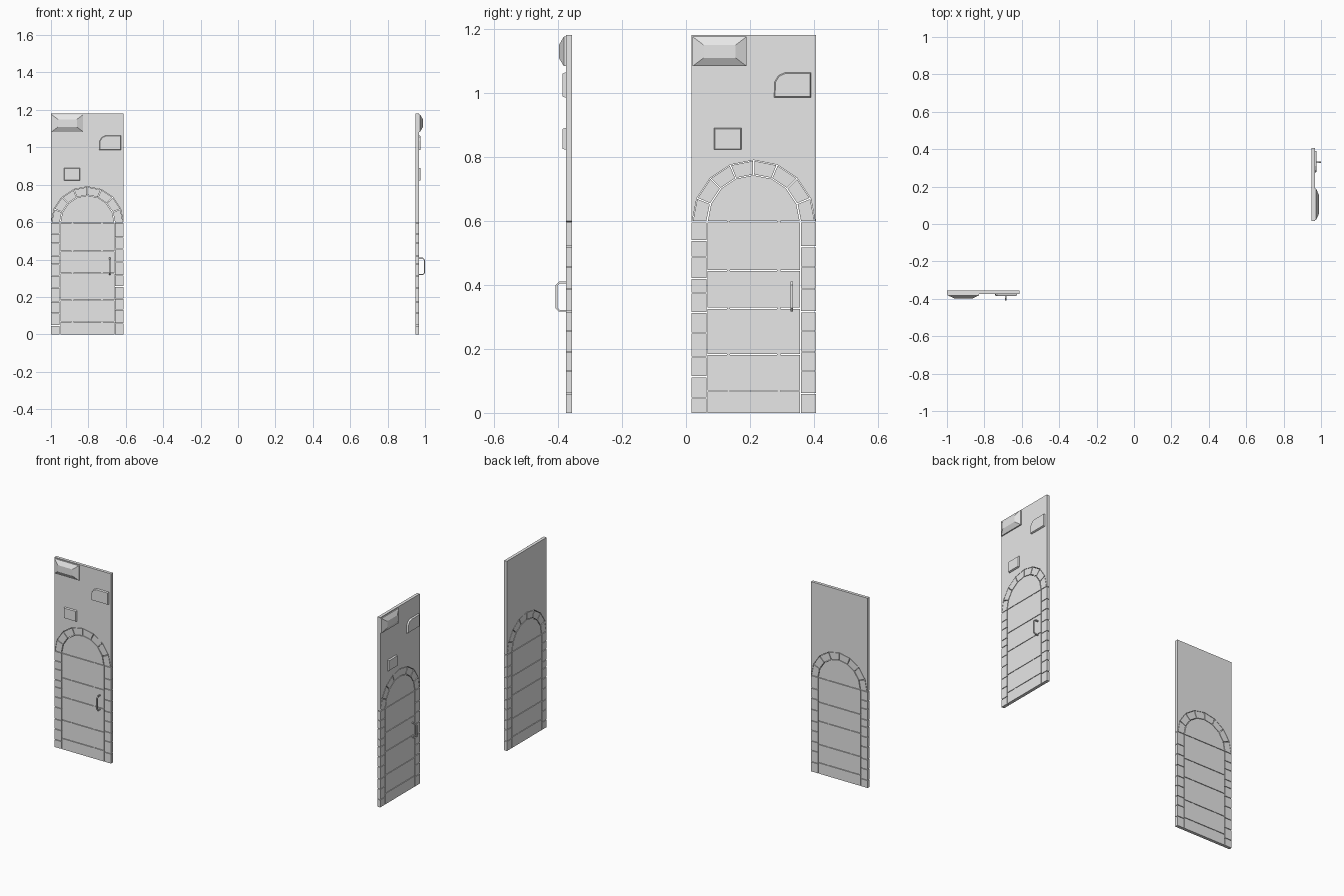
import bpy, bmesh, math

cube = bpy.data.objects.get("Cube")
if cube:
    bpy.data.objects.remove(cube, do_unlink=True)

stone = bpy.data.materials.new("plain grey")
stone.use_nodes = True
stone.diffuse_color = (0.8, 0.8, 0.8, 1)
stone.node_tree.nodes["Principled BSDF"].inputs["Base Color"].default_value = (0.8, 0.8, 0.8, 1)

WIDTH, HEIGHT, THICK = 0.389, 1.18, 0.019
MID, SPRING = WIDTH / 2, 0.597
R_OUT, R_IN, GAP = 0.19, 0.148, 0.0035
STEPS = 8


# Panel coordinates are (u across, d out of the face, z up)
def front_place(u, d, z):
    return (u - 1, -0.375 - d, z)


def side_place(u, d, z):
    return (0.967 + d, 0.017 + u, z)


def loft(bm, place, lower, upper):
    """Solid between two matching outlines of (u, d, z) points."""
    a = [bm.verts.new(place(*p)) for p in lower]
    b = [bm.verts.new(place(*p)) for p in upper]
    bm.faces.new(a)
    bm.faces.new(b[::-1])
    for i in range(len(a)):
        j = (i + 1) % len(a)
        bm.faces.new((a[i], b[i], b[j], a[j]))


def slab(bm, place, outline, d0=-THICK, d1=0.0):
    loft(bm, place, [(u, d0, z) for u, z in outline], [(u, d1, z) for u, z in outline])


def rect(u0, u1, z0, z1):
    return [(u0, z0), (u1, z0), (u1, z1), (u0, z1)]


def on_arch(radius, angle):
    return (MID + radius * math.cos(angle), SPRING + radius * math.sin(angle))


def arch(radius):
    return [on_arch(radius, math.pi * i / STEPS) for i in range(STEPS + 1)]


def finish(bm, name):
    bmesh.ops.recalc_face_normals(bm, faces=bm.faces)
    mesh = bpy.data.meshes.new(name)
    bm.to_mesh(mesh)
    bm.free()
    mesh.materials.append(stone)
    bpy.context.collection.objects.link(bpy.data.objects.new(name, mesh))


def stack(bm, place, u0, u1, cuts):
    """Column of blocks from the floor, with an open joint at each cut."""
    levels = [-GAP / 2] + sorted(cuts)
    for low, high in zip(levels, levels[1:]):
        slab(bm, place, rect(u0, u1, low + GAP / 2, high - GAP / 2))


def bevelled(bm, place, outline, depth, inset_u, inset_z):
    """Raised block whose face shrinks toward its centre."""
    us, zs = [p[0] for p in outline], [p[1] for p in outline]
    cu, cz = (min(us) + max(us)) / 2, (min(zs) + max(zs)) / 2
    su = 1 - 2 * inset_u / (max(us) - min(us))
    sz = 1 - 2 * inset_z / (max(zs) - min(zs))
    edge = depth * 0.3
    slab(bm, place, outline, -0.002, edge)
    loft(bm, place, [(u, edge, z) for u, z in outline],
         [(cu + (u - cu) * su, depth, cz + (z - cz) * sz) for u, z in outline])


def build_panel(prefix, place):
    # Wall above the doorway
    bm = bmesh.new()
    edge = [(WIDTH, HEIGHT), (0, HEIGHT), (0, SPRING + GAP / 2)]
    slab(bm, place, edge + arch(R_OUT + 0.0025)[::-1] + [(WIDTH, SPRING + GAP / 2)])
    finish(bm, prefix + "_wall")

    # Arch stones
    bm = bmesh.new()
    trim = 0.011
    for i in range(STEPS):
        a0 = math.pi * i / STEPS + trim
        a1 = math.pi * (i + 1) / STEPS - trim
        slab(bm, place, [on_arch(R_IN, a0), on_arch(R_OUT, a0),
                         on_arch(R_OUT, a1), on_arch(R_IN, a1)])
    finish(bm, prefix + "_arch_stones")

    # Jamb stones, with uneven courses on each side
    bm = bmesh.new()
    inner = MID - R_IN
    stack(bm, place, 0, inner,
          [0.047, 0.113, 0.175, 0.25, 0.313, 0.375, 0.42, 0.487, 0.538, SPRING])
    stack(bm, place, WIDTH - inner, WIDTH,
          [0.06, 0.131, 0.19, 0.256, 0.316, 0.387, 0.456, 0.519, SPRING])
    finish(bm, prefix + "_jamb_stones")

    # Door planks, the top one filling the arch
    bm = bmesh.new()
    r_door = R_IN - GAP
    stack(bm, place, MID - r_door, MID + r_door, [0.068, 0.182, 0.327, 0.445, SPRING])
    slab(bm, place, [(u, z + GAP / 2) for u, z in arch(r_door - 0.001)])
    finish(bm, prefix + "_door_planks")

    # Straps joining the planks inside their thickness
    bm = bmesh.new()
    for u in (0.116, 0.273):
        slab(bm, place, rect(u - 0.005, u + 0.005, 0.01, SPRING + 0.02), -0.017, -0.001)
    finish(bm, prefix + "_door_straps")

    # Protruding wall stones
    bm = bmesh.new()
    bevelled(bm, place, rect(0.004, 0.172, 1.083, 1.175), 0.022, 0.034, 0.026)
    finish(bm, prefix + "_large_stone")
    bm = bmesh.new()
    bevelled(bm, place, [(0.258, 0.985), (0.374, 0.985), (0.374, 1.063), (0.292, 1.063),
                         (0.272, 1.054), (0.260, 1.034)], 0.01, 0.003, 0.003)
    finish(bm, prefix + "_rounded_stone")
    bm = bmesh.new()
    bevelled(bm, place, rect(0.07, 0.156, 0.822, 0.89), 0.01, 0.003, 0.003)
    finish(bm, prefix + "_small_stone")

    # Door handle: a bent bar
    bm = bmesh.new()
    half = [(-0.002, 0.047), (0.022, 0.047), (0.033, 0.036)]
    hollow = [(0.027, 0.034), (0.020, 0.041), (-0.002, 0.041)]
    c = 0.363
    ring = [(d, c + z) for d, z in half] + [(d, c - z) for d, z in half[::-1]]
    ring += [(d, c - z) for d, z in hollow[::-1]] + [(d, c + z) for d, z in hollow]
    loft(bm, place, [(0.310, d, z) for d, z in ring], [(0.317, d, z) for d, z in ring])
    finish(bm, prefix + "_handle")


build_panel("front", front_place)
build_panel("side", side_place)
